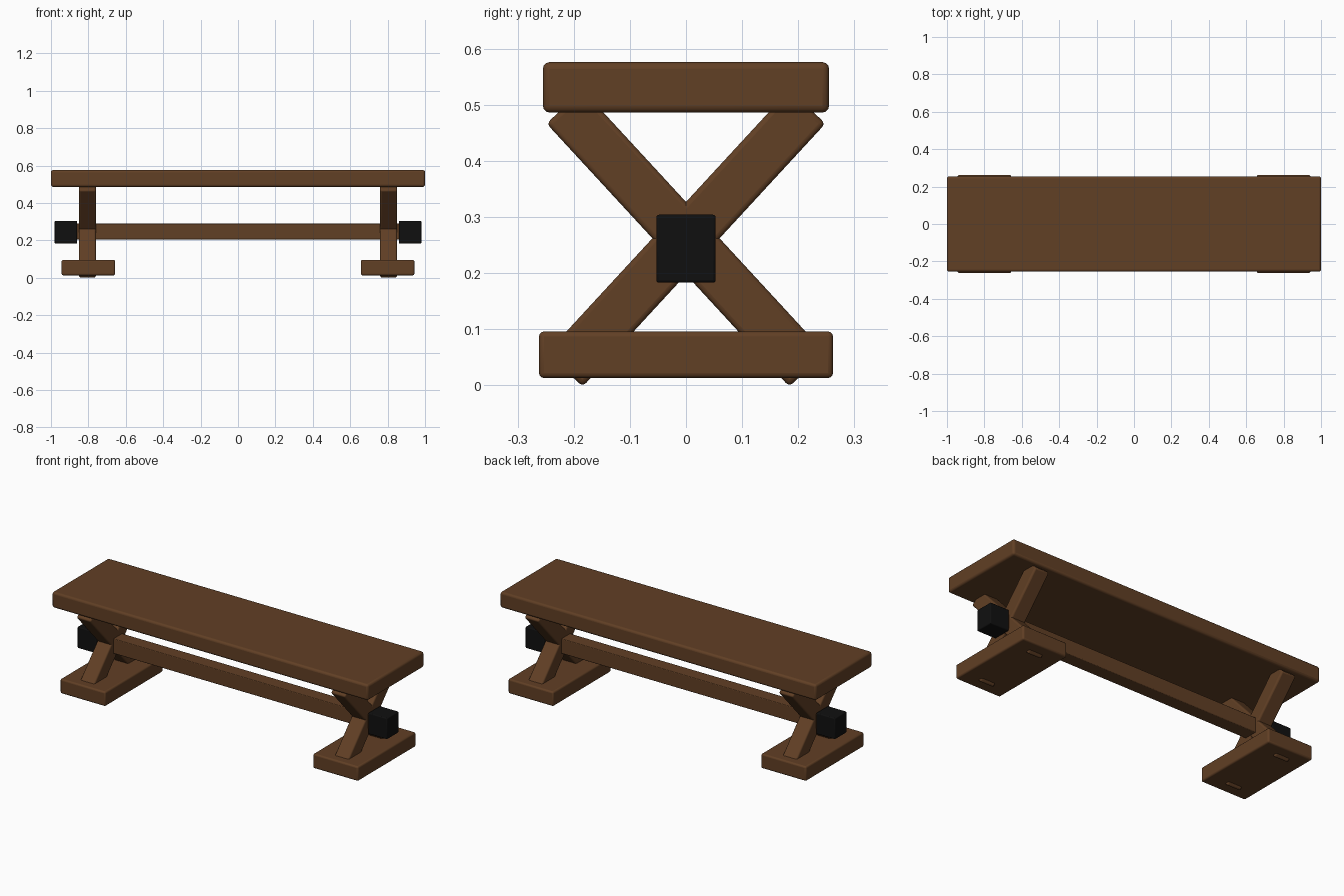
import bpy
import math

cube = bpy.data.objects.get("Cube")
if cube:
    bpy.data.objects.remove(cube, do_unlink=True)


def make_material(name, color):
    mat = bpy.data.materials.new(name)
    mat.use_nodes = True
    mat.diffuse_color = color
    mat.node_tree.nodes["Principled BSDF"].inputs["Base Color"].default_value = color
    return mat


wood = make_material("brown_wood", (0.12, 0.05, 0.018, 1))
iron = make_material("black_iron", (0.005, 0.005, 0.005, 1))


def beveled_box(name, center, size, mat, bevel, tilt=0):
    """Rounded box, optionally tilted about the x axis."""
    bpy.ops.mesh.primitive_cube_add(size=1, location=center)
    obj = bpy.context.object
    obj.name = name
    obj.scale = size
    bpy.ops.object.transform_apply(location=False, rotation=False, scale=True)
    obj.rotation_euler.x = tilt
    mod = obj.modifiers.new("rounded_edges", "BEVEL")
    mod.width = bevel
    mod.segments = 3
    obj.data.materials.append(mat)
    bpy.ops.object.shade_smooth_by_angle(angle=math.radians(35))
    return obj


# Seat plank and long stretcher
beveled_box("seat", (0, 0, 0.531), (2, 0.51, 0.09), wood, 0.012)
beveled_box("stretcher", (0, 0, 0.247), (1.76, 0.08, 0.085), wood, 0.004)

# Trestle at each end: foot, crossed legs and end block
LEG_ANGLE = math.radians(42.7)
for side, s in (("left", 1), ("right", -1)):
    beveled_box(f"{side}_foot", (s * 0.8, 0, 0.0545), (0.286, 0.524, 0.083), wood, 0.009)
    for end, t in (("front", 1), ("back", -1)):
        beveled_box(f"{side}_{end}_leg", (s * 0.805, 0, 0.262),
                    (0.09, 0.088, 0.638), wood, 0.009, t * LEG_ANGLE)
    beveled_box(f"{side}_end_block", (s * 0.92, 0, 0.2435), (0.12, 0.106, 0.121), iron, 0.005)
